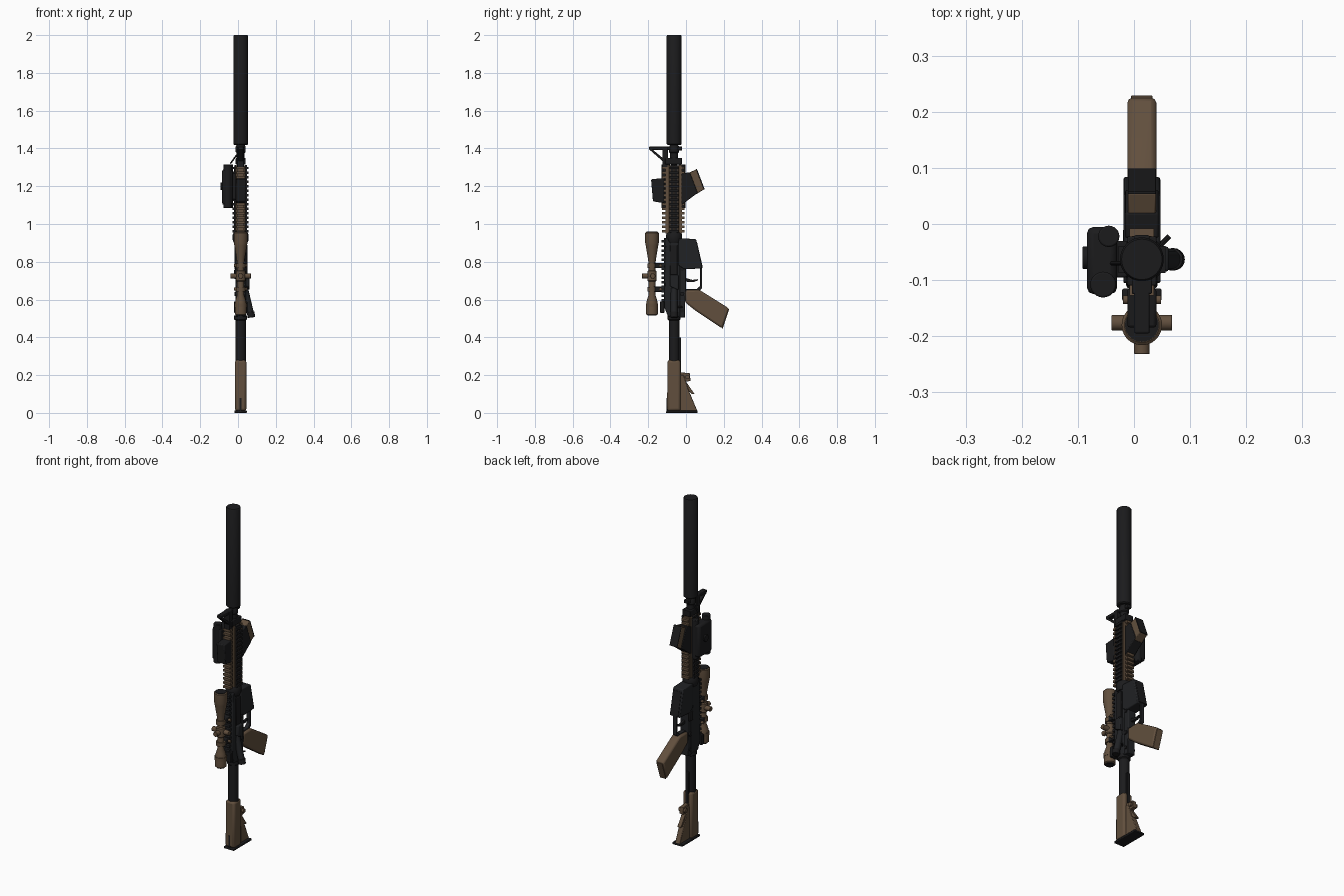
import bpy, bmesh, math
from mathutils import Vector, Matrix

if "Cube" in bpy.data.objects:
    bpy.data.objects.remove(bpy.data.objects["Cube"])

CX, CY, SY = 0.014, -0.063, -0.180      # bore axis and scope axis


def material(name, rgb):
    m = bpy.data.materials.new(name)
    m.diffuse_color = (*rgb, 1)
    m.use_nodes = True
    m.node_tree.nodes["Principled BSDF"].inputs["Base Color"].default_value = m.diffuse_color
    return m


BLACK = material("matte black", (0.011, 0.011, 0.012))
GREY = material("dark charcoal", (0.015, 0.016, 0.018))
TAN = material("dark earth brown", (0.120, 0.078, 0.047))


def finish(name, bm, mat, bevel=0.0):
    bmesh.ops.recalc_face_normals(bm, faces=bm.faces)
    me = bpy.data.meshes.new(name)
    bm.to_mesh(me)
    bm.free()
    me.materials.append(mat)
    ob = bpy.data.objects.new(name, me)
    bpy.context.collection.objects.link(ob)
    if bevel:
        b = ob.modifiers.new("soft edges", 'BEVEL')
        b.width, b.segments, b.limit_method = bevel, 2, 'ANGLE'
    bpy.ops.object.select_all(action='DESELECT')
    ob.select_set(True)
    bpy.context.view_layer.objects.active = ob
    bpy.ops.object.shade_smooth_by_angle(angle=math.radians(35))
    return ob


def add_box(bm, x, y, z):
    c = Vector([(a + b) / 2 for a, b in (x, y, z)])
    s = [b - a for a, b in (x, y, z)]
    bmesh.ops.create_cube(bm, size=1, matrix=Matrix.Translation(c) @ Matrix.Diagonal((*s, 1)))


def box(name, x, y, z, mat, bevel=0.003):
    bm = bmesh.new()
    add_box(bm, x, y, z)
    return finish(name, bm, mat, bevel)


def prism(name, pts, x0, x1, mat, bevel=0.003):
    """Side profile of (y, z) points extruded along x."""
    bm = bmesh.new()
    f = bm.faces.new([bm.verts.new((x0, y, z)) for y, z in pts])
    ext = bmesh.ops.extrude_face_region(bm, geom=[f])['geom']
    bmesh.ops.translate(bm, vec=(x1 - x0, 0, 0), verts=[v for v in ext if isinstance(v, bmesh.types.BMVert)])
    return finish(name, bm, mat, bevel)


def lathe(name, prof, x, y, mat, n=32):
    """(radius, z) profile turned about a vertical axis, closed at both ends."""
    bm = bmesh.new()
    rings = [[bm.verts.new((x + r * math.cos(2 * math.pi * i / n), y + r * math.sin(2 * math.pi * i / n), z))
              for i in range(n)] for r, z in prof]
    for a, b in zip(rings, rings[1:]):
        for i in range(n):
            bm.faces.new((a[i], a[(i + 1) % n], b[(i + 1) % n], b[i]))
    bm.faces.new(rings[0])
    bm.faces.new(rings[-1])
    return finish(name, bm, mat)


def rod(name, p, q, r, mat, bevel=0.0, n=20):
    p, q = Vector(p), Vector(q)
    d = q - p
    bm = bmesh.new()
    mx = Matrix.Translation((p + q) / 2) @ d.to_track_quat('Z', 'Y').to_matrix().to_4x4()
    bmesh.ops.create_cone(bm, cap_ends=True, segments=n, radius1=r, radius2=r, depth=d.length, matrix=mx)
    return finish(name, bm, mat, bevel)


def rail(name, side, out, base, half, z0, z1, mat, pitch=0.024):
    """Toothed accessory rail; side is 'x' or 'y', running from base out to the teeth tips."""
    bm = bmesh.new()

    def slab(a, b, za, zb, h):
        a, b = min(a, b), max(a, b)
        if side == 'y':
            add_box(bm, (CX - h, CX + h), (a, b), (za, zb))
        else:
            add_box(bm, (a, b), (CY - h, CY + h), (za, zb))
    mid = base + (out - base) * 0.55
    slab(base, mid, z0, z1, half * 0.8)
    for i in range(int((z1 - z0) / pitch)):
        slab(base + (out - base) * 0.4, out, z0 + i * pitch + 0.004, z0 + i * pitch + 0.017, half)
    return finish(name, bm, mat)


# Suppressor, barrel and gas block
lathe("suppressor", [(0.034, 1.418), (0.039, 1.423), (0.039, 1.995), (0.036, 2.0)], CX, CY, BLACK, 40)
lathe("barrel", [(0.017, 0.9), (0.017, 1.34), (0.021, 1.345), (0.021, 1.375), (0.026, 1.38),
                 (0.026, 1.41), (0.02, 1.42)], CX, CY, BLACK)
box("gas_block", (CX - .026, CX + .026), (-.11, -.022), (1.315, 1.35), BLACK)

# Folding front sight: post arm, sloping brace and foot
prism("front_sight_post", [(-.195, 1.41), (-.195, 1.392), (-.02, 1.39), (-.02, 1.41)], CX - .014, CX + .014, BLACK)
prism("front_sight_brace", [(-.195, 1.395), (-.178, 1.395), (-.1, 1.33), (-.1, 1.312)], CX - .014, CX + .014, BLACK, .002)
box("front_sight_foot", (CX - .018, CX + .018), (-.125, -.095), (1.3, 1.41), BLACK)
rod("sling_wire", (-.04, -.07, 1.32), (0, -.07, 1.375), .004, BLACK, n=10)

# Handguard core and four toothed rails
lathe("handguard_core", [(.034, .94), (.034, 1.305), (.03, 1.31)], CX, CY, TAN, 8)
rail("top_rail", 'y', -.127, -.088, .022, .95, 1.312, TAN)
rail("bottom_rail", 'y', -.008, -.038, .022, .95, 1.312, TAN)
for s, n in ((1, "right"), (-1, "left")):
    rail(n + "_rail", 'x', CX + s * .042, CX + s * .022, .024, .95, 1.312, BLACK)
lathe("barrel_nut", [(.036, .9), (.042, .915), (.042, .945), (.036, .955)], CX, CY, BLACK)

# Laser and light housing on the left rail
box("aiming_laser_housing", (-.084, -.03), (-.125, -.005), (1.1, 1.29), BLACK, .012)
box("laser_clamp", (-.04, -.012), (-.095, -.03), (1.13, 1.27), BLACK)
for y, r, x in ((-.022, .019, -.045), (-.108, .023, -.055)):
    rod("laser_lens_tube", (x, y, 1.085), (x, y, 1.315), r, BLACK, .003, 24)
rod("laser_dial", (-.092, -.06, 1.2), (-.07, -.06, 1.2), .02, BLACK, .002)

# Box sight on the top rail
prism("top_laser_box", [(-.185, 1.237), (-.115, 1.243), (-.115, 1.11), (-.175, 1.12)], CX - .026, CX + .026, BLACK, .005)

# Angled foregrip
prism("foregrip_body", [(-.025, 1.265), (.02, 1.275), (.062, 1.165), (-.025, 1.1)], CX - .03, CX + .03, BLACK, .004)
prism("foregrip_tip", [(.016, 1.272), (.055, 1.289), (.095, 1.183), (.05, 1.155)], CX - .025, CX + .025, TAN)
prism("foregrip_end_plate", [(.053, 1.291), (.058, 1.291), (.099, 1.184), (.094, 1.182)], CX - .025, CX + .025, BLACK, .001)

# Upper and lower receivers
prism("upper_receiver", [(-.11, .925), (-.04, .925), (-.03, .9), (-.03, .51), (-.095, .51), (-.115, .56)],
      CX - .028, CX + .028, GREY, .006)
rail("receiver_rail", 'y', -.131, -.1, .022, .585, .925, GREY)
prism("lower_receiver", [(-.05, .92), (.0, .92), (.0, .655), (-.005, .575), (-.005, .505), (-.05, .505)],
      CX - .024, CX + .024, GREY)
prism("magazine_well", [(-.04, .925), (.053, .92), (.084, .78), (.084, .765), (-.01, .76), (-.04, .78)],
      CX - .033, CX + .033, GREY, .005)
prism("magazine_base", [(.05, .905), (.058, .905), (.089, .77), (.08, .768)], CX - .024, CX + .024, BLACK, .001)
box("charging_handle", (CX - .035, CX + .035), (-.137, -.115), (.53, .59), BLACK)
box("ejection_port_cover", (.038, .05), (-.085, -.045), (.73, .89), BLACK)
prism("case_deflector", [(-.085, .73), (-.04, .73), (-.04, .65), (-.085, .67)], .035, .062, GREY, .005)
rod("forward_assist", (.035, CY, .66), (.068, CY, .52), .018, GREY, .003)
rod("forward_assist_button", (.067, CY, .535), (.071, CY, .505), .02, BLACK, .002)
rod("charging_latch", (.04, -.045, .56), (.063, -.022, .56), .005, BLACK, n=10)
for z in (.54, .76):
    rod("takedown_pin", (CX - .03, -.02, z), (CX + .03, -.02, z), .009, BLACK)
box("bolt_catch", (-.02, -.008), (-.04, -.01), (.71, .76), BLACK)
rod("selector_pivot", (CX - .032, -.02, .63), (CX + .032, -.02, .63), .011, BLACK)

# Trigger guard and trigger
prism("trigger_guard", [(.075, .77), (.086, .77), (.086, .66), (.06, .638), (.0, .638), (.0, .655),
                        (.055, .655), (.075, .672)], CX - .012, CX + .012, GREY, .002)
prism("trigger", [(-.005, .715), (-.005, .695), (.04, .692), (.065, .703), (.062, .708), (.035, .704)],
      CX - .007, CX + .007, BLACK, .001)

# Pistol grip
prism("pistol_grip", [(-.005, .65), (.07, .652), (.228, .553), (.192, .447), (.045, .545), (-.005, .585)],
      CX - .026, CX + .026, TAN, .010)
prism("grip_cap", [(.224, .549), (.229, .549), (.195, .447), (.19, .447)], CX - .019, CX + .019, TAN, .001)

# Scope: turned tube, turrets, rings and mount
lathe("scope_tube", [(.025, .518), (.031, .522), (.031, .575), (.026, .6), (.018, .625), (.018, .79),
                     (.022, .82), (.033, .885), (.036, .9), (.036, .953), (.031, .957)], CX, SY, TAN, 36)
lathe("scope_front_lens", [(.03, .955), (.03, .959)], CX, SY, BLACK)
lathe("scope_rear_lens", [(.024, .515), (.024, .519)], CX, SY, BLACK)
lathe("zoom_ring", [(.033, .56), (.033, .58)], CX, SY, TAN)
rod("side_turrets", (-.04, SY + .004, .725), (.068, SY + .004, .725), .014, TAN, .002)
rod("top_turret", (CX, SY, .725), (CX, -.232, .725), .014, TAN, .002)
lathe("turret_saddle", [(.02, .695), (.025, .7), (.025, .75), (.02, .755)], CX, SY, TAN)
for z in (.655, .78):
    lathe("scope_ring", [(.025, z - .012), (.025, z + .012)], CX, SY, TAN)
    box("ring_mount", (CX - .02, CX + .02), (-.17, -.112), (z - .014, z + .014), BLACK)
    rod("ring_screw", (CX - .034, -.135, z), (CX + .034, -.135, z), .008, TAN)

# Buffer tube
lathe("buffer_tube", [(.028, .2), (.028, .49), (.034, .495), (.034, .515)], CX, CY, BLACK)
box("buffer_tube_rib", (CX - .01, CX + .01), (-.05, -.026), (.2, .4), BLACK)

# Sliding stock with toe, lever and butt pad
prism("stock_body", [(-.098, .28), (-.03, .28), (-.028, .01), (-.1, .01)], CX - .03, CX + .03, TAN, .012)
prism("stock_toe", [(-.04, .2), (-.012, .2), (.012, .125), (.06, .01), (-.04, .01)], CX - .016, CX + .016, TAN)
prism("stock_lever", [(-.03, .215), (.02, .21), (.024, .17), (.0, .165), (.045, .1), (.03, .1), (-.015, .15), (-.03, .18)],
      CX - .012, CX + .012, TAN, .002)
rod("lever_pin", (CX - .022, .008, .19), (CX + .022, .008, .19), .012, TAN)
prism("butt_pad", [(-.104, .012), (.061, .012), (.062, 0), (-.106, 0)], CX - .033, CX + .033, BLACK)
box("stock_sling_slot", (CX - .005, CX + .005), (-.103, -.097), (.01, .08), BLACK, 0)
